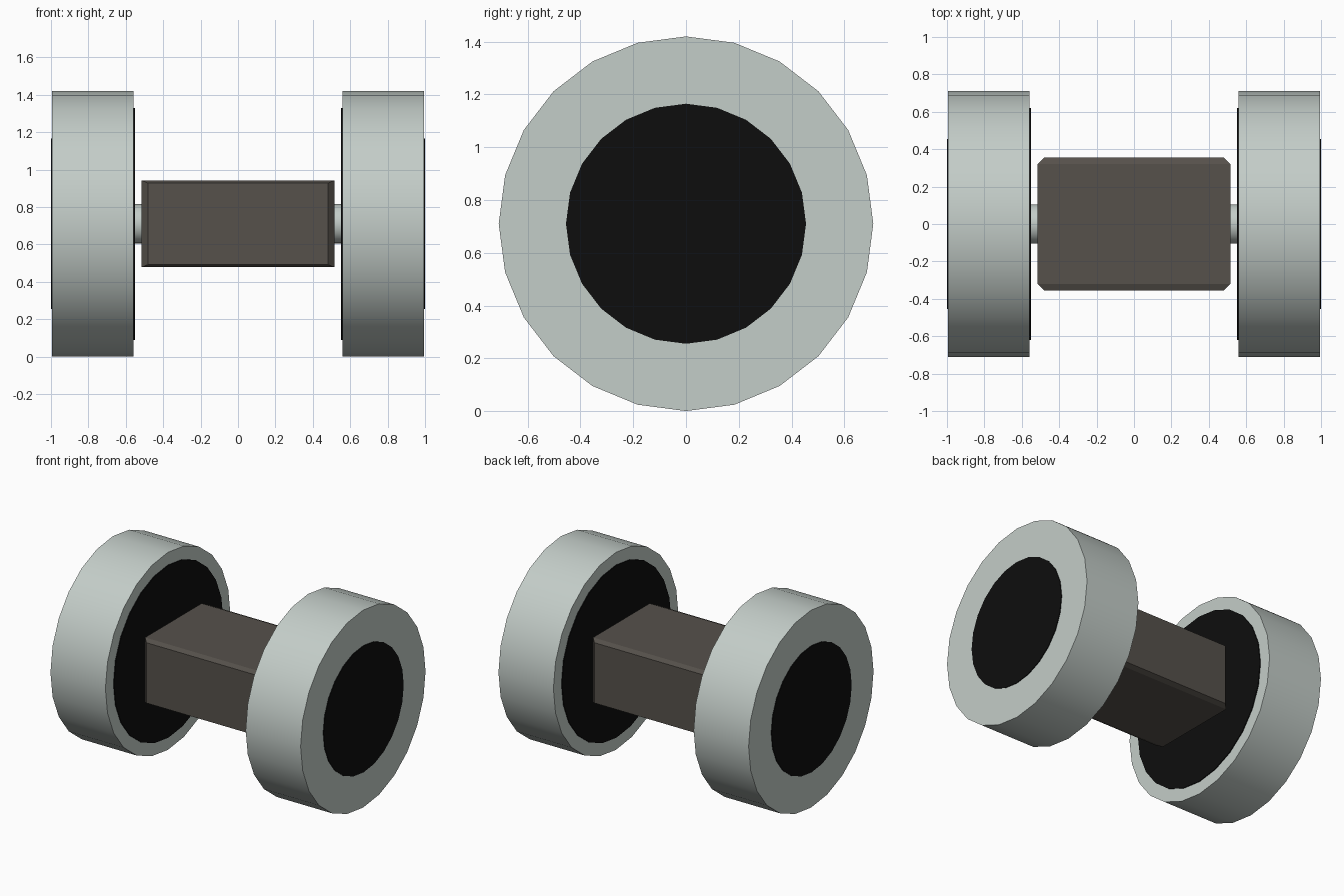
import bpy, bmesh, math
from mathutils import Matrix

cube = bpy.data.objects.get("Cube")
if cube:
    bpy.data.objects.remove(cube, do_unlink=True)

AXLE_Z = 0.71


def material(name, r, g, b):
    m = bpy.data.materials.new(name)
    m.use_nodes = True
    m.diffuse_color = (r, g, b, 1)
    bsdf = m.node_tree.nodes["Principled BSDF"]
    bsdf.inputs["Base Color"].default_value = (r, g, b, 1)
    bsdf.inputs["Roughness"].default_value = 0.8
    return m


pale_grey = material("pale grey", 0.55, 0.61, 0.58)
black = material("black", 0.004, 0.004, 0.004)
dark_brown = material("dark brown", 0.093, 0.083, 0.071)


def finish(name, bm, mat):
    bmesh.ops.recalc_face_normals(bm, faces=bm.faces)
    mesh = bpy.data.meshes.new(name)
    bm.to_mesh(mesh)
    bm.free()
    mesh.materials.append(mat)
    ob = bpy.data.objects.new(name, mesh)
    bpy.context.collection.objects.link(ob)
    return ob


def disc(name, x0, x1, radius, mat):
    """24-sided cylinder along x with a corner at the top."""
    bm = bmesh.new()
    place = Matrix.Translation(((x0 + x1) / 2, 0, AXLE_Z)) @ Matrix.Rotation(math.pi / 2, 4, 'Y')
    bmesh.ops.create_cone(bm, cap_ends=True, segments=24, radius1=radius,
                          radius2=radius, depth=abs(x1 - x0), matrix=place)
    ob = finish(name, bm, mat)
    bpy.ops.object.select_all(action='DESELECT')
    ob.select_set(True)
    bpy.context.view_layer.objects.active = ob
    bpy.ops.object.shade_smooth_by_angle(angle=math.radians(30))
    return ob


# Wheels with black hub plates on both sides
for side, s in (("left", 1), ("right", -1)):
    disc(side + "_wheel", s * 0.558, s * 0.995, 0.71, pale_grey)
    disc(side + "_outer_hub", s * 0.993, s * 1.0, 0.455, black)
    disc(side + "_inner_hub", s * 0.552, s * 0.56, 0.62, black)

# Axle through the body
disc("axle", -0.553, 0.553, 0.105, pale_grey)

# Body block, its front and back faces drawn in to a chamfer
bm = bmesh.new()
bmesh.ops.create_cube(bm, size=1, matrix=Matrix.Translation((0, 0, AXLE_Z)) @ Matrix.Diagonal((1.03, 0.64, 0.464, 1)))
ends = [f for f in bm.faces if abs(f.normal.y) > 0.9]
for f in ends:
    out = 0.035 if f.normal.y > 0 else -0.035
    cap = bmesh.ops.extrude_discrete_faces(bm, faces=[f])["faces"][0]
    for v in cap.verts:
        v.co.x *= 0.48 / 0.515
        v.co.y += out
        v.co.z = AXLE_Z + (v.co.z - AXLE_Z) * 0.935
finish("body", bm, dark_brown)
